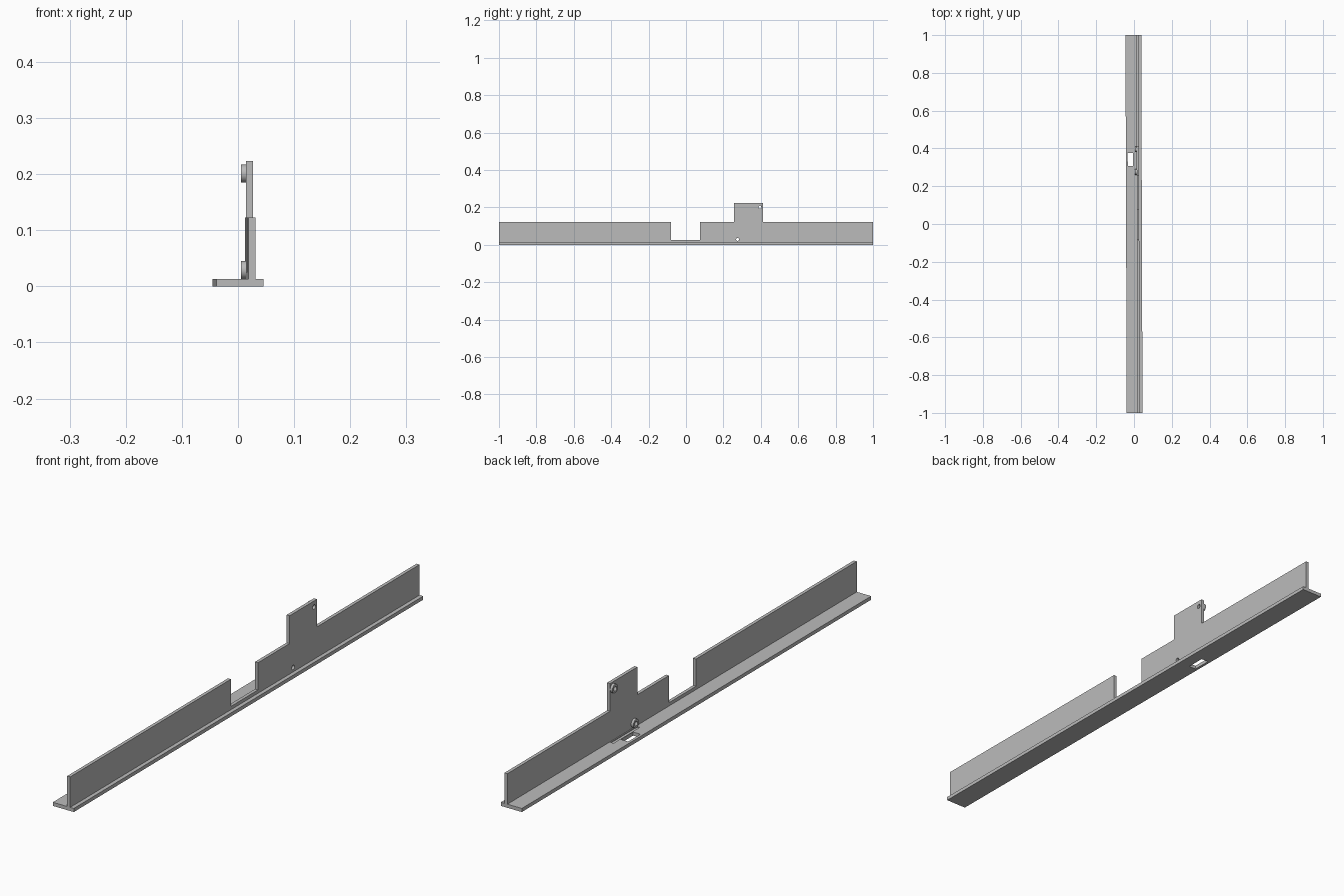
import bpy, bmesh, math
from mathutils import Matrix

if "Cube" in bpy.data.objects:
    bpy.data.objects.remove(bpy.data.objects["Cube"], do_unlink=True)

grey = bpy.data.materials.new("grey_metal")
grey.use_nodes = True
grey.diffuse_color = (0.5, 0.5, 0.5, 1)
grey.node_tree.nodes["Principled BSDF"].inputs["Base Color"].default_value = (0.5, 0.5, 0.5, 1)

TURN = Matrix.Rotation(0.0033, 4, 'Z')   # the rail sits very slightly askew
BASE_Z = 0.013
WEB_X0, WEB_X1 = 0.0155, 0.0275
BOSSES = [(0.396, 0.201), (0.276, 0.029)]


def add_object(name, bm):
    bmesh.ops.recalc_face_normals(bm, faces=bm.faces)
    mesh = bpy.data.meshes.new(name)
    bm.to_mesh(mesh)
    bm.free()
    mesh.materials.append(grey)
    obj = bpy.data.objects.new(name, mesh)
    bpy.context.collection.objects.link(obj)
    return obj


def box(name, x0, x1, y0, y1, z0, z1):
    bm = bmesh.new()
    bmesh.ops.create_cube(bm, size=1)
    bmesh.ops.scale(bm, vec=(x1 - x0, y1 - y0, z1 - z0), verts=bm.verts)
    bmesh.ops.translate(bm, vec=((x0 + x1) / 2, (y0 + y1) / 2, (z0 + z1) / 2), verts=bm.verts)
    return add_object(name, bm)


def rod(name, x0, x1, y, z, radius):
    bm = bmesh.new()
    bmesh.ops.create_cone(bm, cap_ends=True, segments=32, radius1=radius, radius2=radius, depth=x1 - x0)
    bmesh.ops.rotate(bm, matrix=Matrix.Rotation(math.pi / 2, 3, 'Y'), verts=bm.verts)
    bmesh.ops.translate(bm, vec=((x0 + x1) / 2, y, z), verts=bm.verts)
    return add_object(name, bm)


def cut(obj, cutter):
    mod = obj.modifiers.new("cut", 'BOOLEAN')
    mod.operation = 'DIFFERENCE'
    mod.solver = 'EXACT'
    mod.object = cutter
    bpy.context.view_layer.objects.active = obj
    bpy.ops.object.modifier_apply(modifier=mod.name)
    bpy.data.objects.remove(cutter, do_unlink=True)


# Flat base strip with a through slot and a shallow groove beside the web
base = box("base_strip", -0.0418, 0.0418, -1, 1, 0, BASE_Z)
cut(base, box("slot_cutter", -0.032, -0.003, 0.307, 0.377, -0.1, 0.1))
cut(base, box("groove_cutter", 0.0, 0.012, 0.265, 0.415, BASE_Z - 0.003, 0.1))

# Upright web: side profile with a notch and a raised tab
profile = [(-1, BASE_Z), (1, BASE_Z), (1, 0.123), (0.412, 0.123), (0.412, 0.223),
           (0.256, 0.223), (0.256, 0.123), (0.075, 0.123), (0.075, 0.025),
           (-0.08, 0.025), (-0.08, 0.123), (-1, 0.123)]
bm = bmesh.new()
face = bm.faces.new([bm.verts.new((WEB_X0, y, z)) for y, z in profile])
side = bmesh.ops.extrude_face_region(bm, geom=[face])
bmesh.ops.translate(bm, vec=(WEB_X1 - WEB_X0, 0, 0),
                    verts=[v for v in side["geom"] if isinstance(v, bmesh.types.BMVert)])
web = add_object("upright_web", bm)

# Ring bosses on the web, drilled right through
parts = [base, web]
for label, (y, z) in zip(("upper", "lower"), BOSSES):
    boss = rod(label + "_boss", WEB_X0 - 0.009, WEB_X0, y, z, 0.016)
    for target in (boss, web):
        cut(target, rod("hole_cutter", -0.1, 0.1, y, z, 0.008))
    parts.append(boss)

for obj in parts:
    obj.data.transform(TURN)
    bpy.ops.object.select_all(action='DESELECT')
    obj.select_set(True)
    bpy.context.view_layer.objects.active = obj
    bpy.ops.object.shade_smooth_by_angle(angle=math.radians(30))
